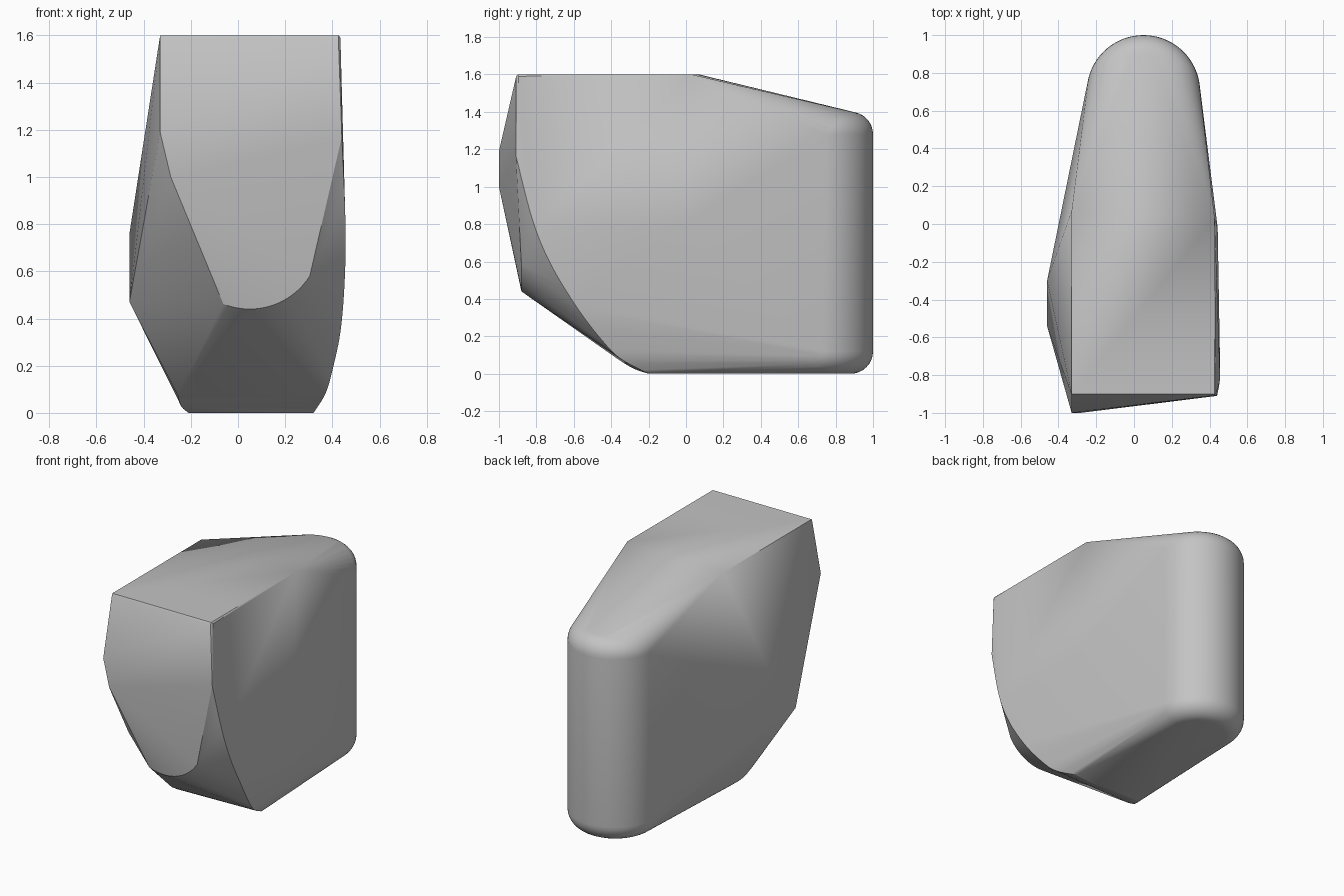
import bpy
import bmesh
from math import sin, cos, pi, radians

# Remove the default object only
default_cube = bpy.data.objects.get("Cube")
if default_cube:
    bpy.data.objects.remove(default_cube, do_unlink=True)


def make_material(name, colour):
    material = bpy.data.materials.new(name)
    material.use_nodes = True
    material.diffuse_color = colour
    material.node_tree.nodes["Principled BSDF"].inputs["Base Color"].default_value = colour
    return material


def arc(start, end, steps):
    """Evenly spaced angles, given in degrees."""
    return [radians(start + (end - start) * i / steps) for i in range(steps + 1)]


def rounded_column(centre_x, centre_y, radius, height, fillet):
    """Points of an upright half cylinder with filleted top and bottom rims."""
    points = []
    for turn in arc(-10, 190, 40):
        for tilt in arc(0, 90, 8):
            reach = radius - fillet + fillet * cos(tilt)
            rise = fillet * (1 - sin(tilt))
            x = centre_x + reach * cos(turn)
            y = centre_y + reach * sin(turn)
            points += [(x, y, rise), (x, y, height - rise)]
    return points


def front_lobe(centre_x, y, centre_z, radius):
    """Points of the rounded lower edge of the front."""
    return [(centre_x + radius * cos(a), y, centre_z + radius * sin(a))
            for a in arc(248, 328, 20)]


def smooth_path(knots, steps):
    """Catmull-Rom curve through a few knots."""
    ends = [knots[0]] + knots + [knots[-1]]
    points = [knots[-1]]
    for a, b, c, d in zip(ends, ends[1:], ends[2:], ends[3:]):
        for i in range(steps):
            t = i / steps
            points.append(tuple(
                q + t * ((r - p) + t * ((2 * p - 5 * q + 4 * r - s)
                         + t * (3 * q - p - 3 * r + s))) / 2
                for p, q, r, s in zip(a, b, c, d)))
    return points


# Rounded back, front lobe and the sweeping edge of the left side
points = rounded_column(0.05, 0.7, 0.3, 1.4, 0.12)
points += front_lobe(0.05, -0.88, 0.74, 0.3)
points += smooth_path([(0.44, -0.91, 1.17), (0.455, -0.82, 0.82), (0.453, -0.72, 0.58),
                       (0.435, -0.58, 0.35), (0.40, -0.45, 0.18),
                       (0.37, -0.35, 0.08), (0.32, -0.2, 0)], 6)

# Flat top with a slightly softened front corner
points += [(-0.33, -0.9, 1.6), (-0.33, 0.07, 1.6), (0.427, 0.03, 1.6),
           (0.425, -0.9, 1.6), (0.434, -0.895, 1.59), (0.425, -0.908, 1.59),
           (-0.33, -0.905, 1.59)]

# Nose edge, right cheek, left flank and lower right corner
points += [(-0.33, -1, 1.19), (-0.285, -1, 1.0)]
points += [(-0.46, -0.3, 0.76), (-0.46, -0.54, 0.47)]
points += [(0.443, -0.02, 0.8)]
points += smooth_path([(-0.255, -0.36, 0.075), (-0.24, -0.28, 0.027), (-0.21, -0.2, 0)], 4)

# Wrap the outline points into one convex body
bm = bmesh.new()
for point in points:
    bm.verts.new(point)
hull = bmesh.ops.convex_hull(bm, input=bm.verts[:])
inner = {v for v in hull["geom_interior"] + hull["geom_unused"]
         if isinstance(v, bmesh.types.BMVert)}
bmesh.ops.delete(bm, geom=list(inner), context="VERTS")
bmesh.ops.recalc_face_normals(bm, faces=bm.faces[:])

mesh = bpy.data.meshes.new("faceted_body")
bm.to_mesh(mesh)
bm.free()
mesh.materials.append(make_material("plain grey", (0.55, 0.55, 0.55, 1)))

body = bpy.data.objects.new("faceted_body", mesh)
bpy.context.collection.objects.link(body)
bpy.ops.object.select_all(action="DESELECT")
body.select_set(True)
bpy.context.view_layer.objects.active = body
bpy.ops.object.shade_smooth_by_angle(angle=radians(25))
